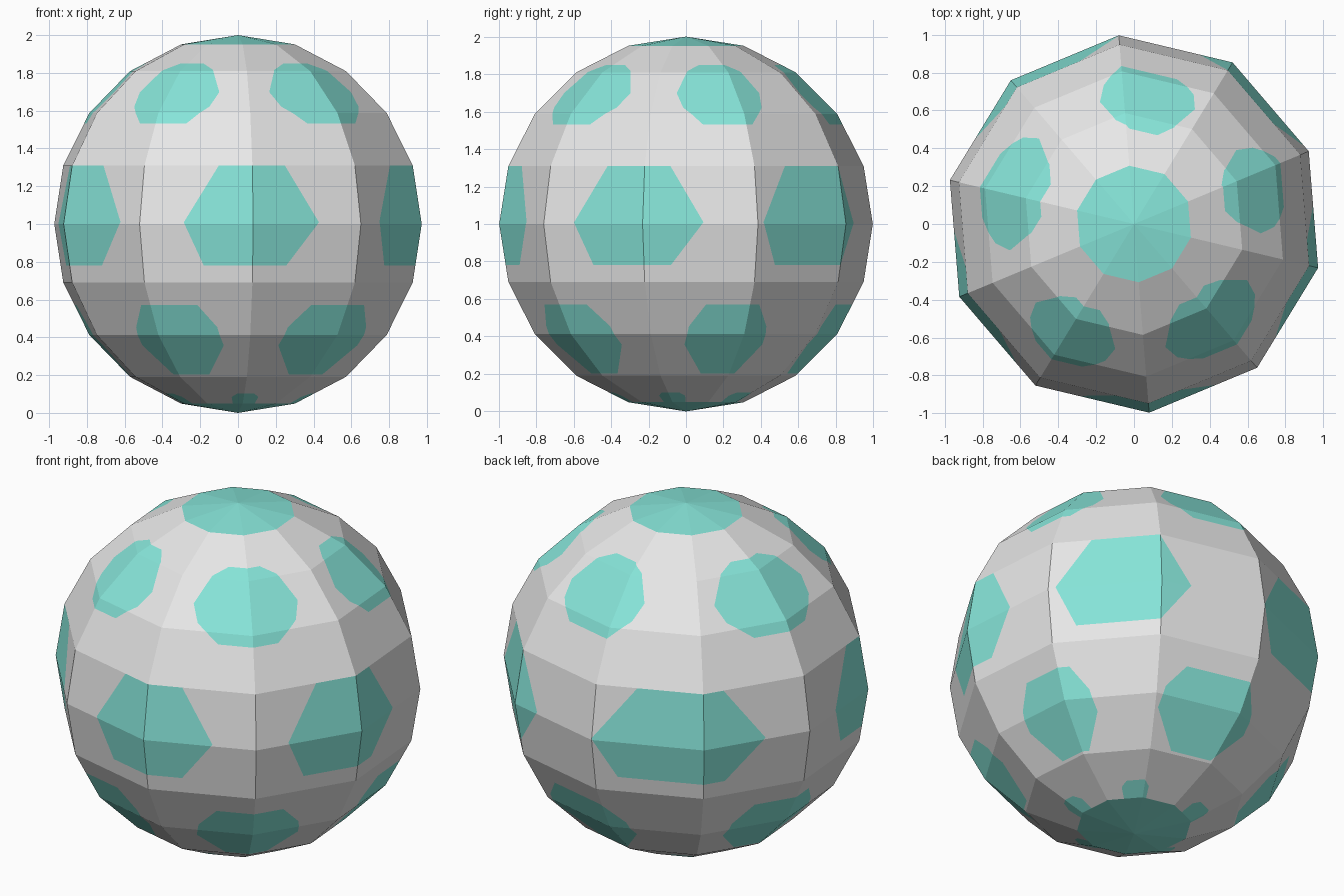
import bpy, bmesh, math
from mathutils import Vector

if "Cube" in bpy.data.objects:
    bpy.data.objects.remove(bpy.data.objects["Cube"])

SEG, RINGS, START = 10, 10, -85.4   # facets round, facets down, angle of first column


def material(name, rgb):
    m = bpy.data.materials.new(name)
    m.diffuse_color = (*rgb, 1)
    m.use_nodes = True
    m.node_tree.nodes["Principled BSDF"].inputs["Base Color"].default_value = m.diffuse_color
    return m


def column(angle):
    """Angle in degrees -> column coordinate on the unrolled ball."""
    return (angle - START) / 36


def corner(i, k):
    a, p = math.radians(START + 36 * i), math.pi * k / RINGS
    return Vector((math.sin(p) * math.cos(a), math.sin(p) * math.sin(a), 1 + math.cos(p)))


def wrap(co):
    """Roll a flat (column, ring) point onto the faceted ball."""
    i = min(SEG - 1, max(0, math.floor(co.x + 1e-6)))
    k = min(RINGS - 1, max(0, math.floor(co.y + 1e-6)))
    s, t = co.x - i, co.y - k
    upper = corner(i, k).lerp(corner(i + 1, k), s)
    lower = corner(i, k + 1).lerp(corner(i + 1, k + 1), s)
    return upper.lerp(lower, t)


def paint(bm, pts):
    """Cut a convex patch into the flat sheet and colour its faces."""
    pts = [Vector((x, y, 0)) for x, y in pts]
    mid = sum(pts, Vector()) / len(pts)
    x0, x1 = min(p.x for p in pts), max(p.x for p in pts)
    y0, y1 = min(p.y for p in pts), max(p.y for p in pts)
    planes = []

    def region():
        out = []
        for f in bm.faces:
            xs, ys = [v.co.x for v in f.verts], [v.co.y for v in f.verts]
            if (max(xs) <= x0 + 1e-4 or min(xs) >= x1 - 1e-4
                    or max(ys) <= y0 + 1e-4 or min(ys) >= y1 - 1e-4):
                continue
            c = f.calc_center_median()
            if all((c - p).dot(n) < 0 for p, n in planes):
                out.append(f)
        return out

    for a, b in zip(pts, pts[1:] + pts[:1]):
        d = b - a
        n = Vector((d.y, -d.x, 0)).normalized()
        if (mid - a).dot(n) > 0:
            n = -n
        faces = region()
        if not faces:
            return
        geom = set(faces)
        for f in faces:
            geom.update(f.edges)
            geom.update(f.verts)
        bmesh.ops.bisect_plane(bm, geom=list(geom), dist=1e-4, plane_co=a, plane_no=n)
        planes.append((a, n))
    for f in region():
        f.material_index = 1


# Patch outlines: (fraction of half width, ring)
UPPER = [(-1, 2.5), (-.75, 1.95), (-.4, 1.72), (.4, 1.72), (.75, 1.95),
         (1, 2.5), (.85, 2.85), (.48, 3.2), (-.48, 3.2), (-.85, 2.85)]
MIDDLE = [(-1, 4.97), (-.51, 4), (.52, 4), (1, 4.97), (.53, 5.71), (-.73, 5.71)]
LOWER = [(-1, 7.25), (-.9, 6.85), (-.56, 6.43), (.56, 6.43), (.9, 6.85),
         (1, 7.25), (.52, 7.95), (-.52, 7.95)]
BUMP = [(-1, 9), (-1, 8.75), (-.6, 8.63), (.6, 8.63), (1, 8.75), (1, 9)]

# Each row: outline and its (angle, half width) placements in degrees
ROWS = [
    (UPPER, [(84, 21.8), (165, 26.8), (240, 21.3), (309, 24.5), (16, 20)]),
    (MIDDLE, [(-85.4, 22), (-16.4, 22), (46.9, 22), (123, 28.5), (206, 23.5)]),
    (LOWER, [(-115.5, 19.3), (-50.6, 22), (17, 17.5), (82, 22), (163, 22)]),
    (BUMP, [(-84, 11.5), (-12, 11.5), (51, 11.5), (122, 11.5), (204, 11.5)]),
]

# Flat sheet of facets
bm = bmesh.new()
grid = [[bm.verts.new((i, k, 0)) for i in range(SEG + 1)] for k in range(RINGS + 1)]
for k in range(RINGS):
    for i in range(SEG):
        f = bm.faces.new((grid[k][i], grid[k + 1][i], grid[k + 1][i + 1], grid[k][i + 1]))
        f.material_index = 1 if k in (0, RINGS - 1) else 0   # pole caps

# Patches, repeated across the seam
for outline, places in ROWS:
    for angle, half in places:
        for shift in (-SEG, 0, SEG):
            paint(bm, [(column(angle + s * half) + shift, v) for s, v in outline])

# Roll the sheet into the ball
for v in bm.verts:
    v.co = wrap(v.co.copy())
bmesh.ops.remove_doubles(bm, verts=bm.verts[:], dist=1e-4)
bmesh.ops.recalc_face_normals(bm, faces=bm.faces[:])

mesh = bpy.data.meshes.new("ball")
bm.to_mesh(mesh)
bm.free()
mesh.materials.append(material("light grey", (0.8, 0.8, 0.8)))
mesh.materials.append(material("teal", (0.24, 0.78, 0.69)))
ball = bpy.data.objects.new("ball", mesh)
bpy.context.collection.objects.link(ball)
